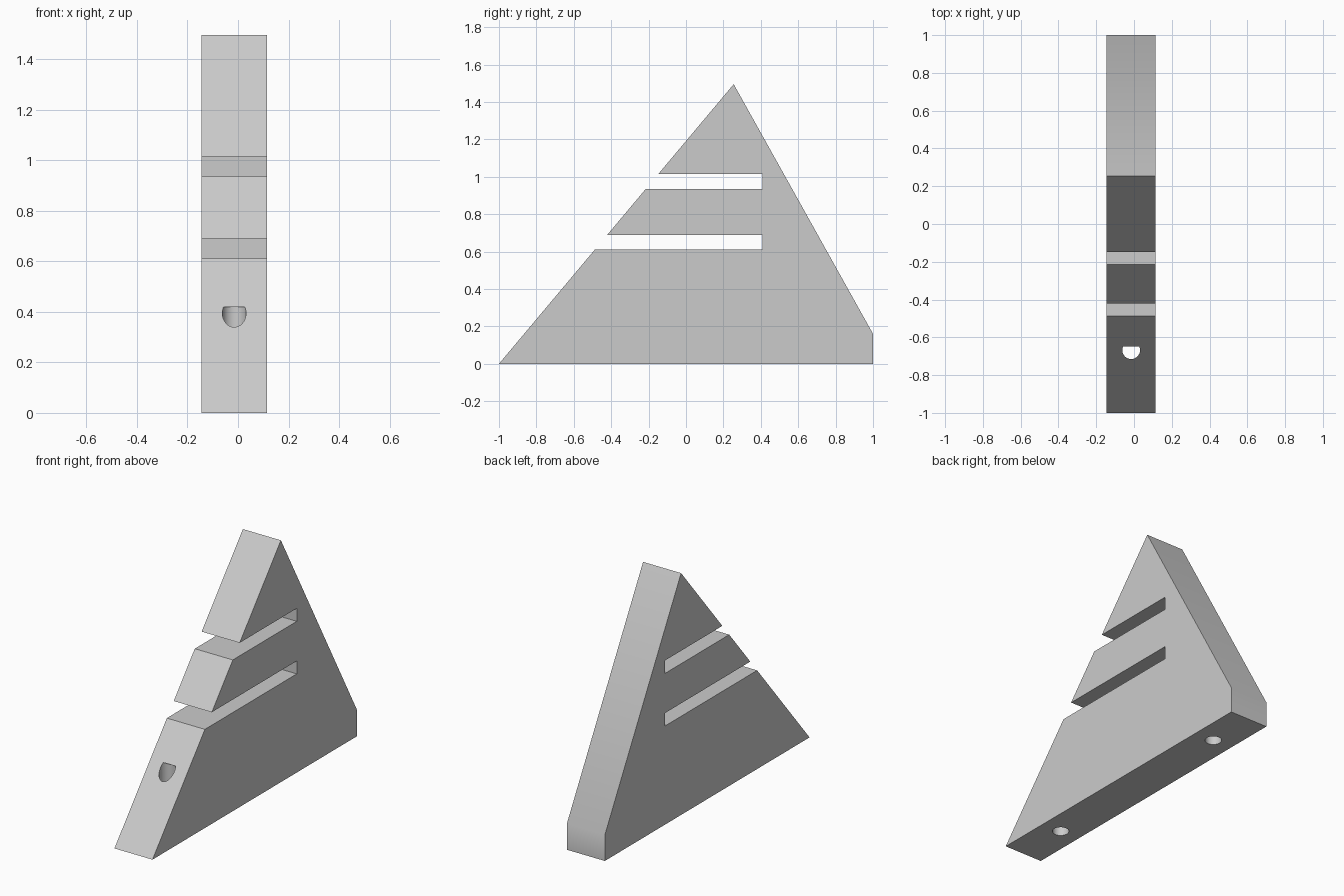
import bpy
import bmesh
import math

cube = bpy.data.objects.get("Cube")
if cube:
    bpy.data.objects.remove(cube, do_unlink=True)

X_MIN, X_MAX = -0.145, 0.115
X_MID = (X_MIN + X_MAX) / 2
APEX_Y, APEX_Z = 0.255, 1.495
SLOT_END = 0.41
SLOTS = [(0.61, 0.69), (0.935, 1.015)]
HOLE_RADIUS, HOLE_DEPTH = 0.047, 0.42

grey = bpy.data.materials.new("light grey")
grey.use_nodes = True
colour = (0.6, 0.6, 0.6, 1)
grey.diffuse_color = colour
grey.node_tree.nodes["Principled BSDF"].inputs["Base Color"].default_value = colour


def add_object(name, bm):
    bmesh.ops.recalc_face_normals(bm, faces=bm.faces)
    mesh = bpy.data.meshes.new(name)
    bm.to_mesh(mesh)
    bm.free()
    mesh.materials.append(grey)
    obj = bpy.data.objects.new(name, mesh)
    bpy.context.collection.objects.link(obj)
    return obj


def front_slope(z):
    """Depth of the sloping front edge at height z."""
    return -1 + z * (APEX_Y + 1) / APEX_Z


# Triangular body: side profile with two slots cut in from the front slope
profile = [(1, 0), (1, 0.16), (APEX_Y, APEX_Z)]
for low, high in reversed(SLOTS):
    profile += [(front_slope(high), high), (SLOT_END, high),
                (SLOT_END, low), (front_slope(low), low)]
profile.append((-1, 0))

bm = bmesh.new()
side = bm.faces.new([bm.verts.new((X_MIN, y, z)) for y, z in profile])
extruded = bmesh.ops.extrude_face_region(bm, geom=[side])["geom"]
moved = [v for v in extruded if isinstance(v, bmesh.types.BMVert)]
bmesh.ops.translate(bm, verts=moved, vec=(X_MAX - X_MIN, 0, 0))
body = add_object("slotted_wedge_body", bm)

# Blind round holes in the base; the front one breaks out through the slope
bpy.context.view_layer.objects.active = body
body.select_set(True)
for name, y in (("front_hole_cutter", -0.668), ("rear_hole_cutter", 0.685)):
    bm = bmesh.new()
    bmesh.ops.create_cone(bm, cap_ends=True, segments=32, radius1=HOLE_RADIUS,
                          radius2=HOLE_RADIUS, depth=2 * HOLE_DEPTH)
    bmesh.ops.translate(bm, verts=bm.verts, vec=(X_MID, y, 0))
    cutter = add_object(name, bm)
    cutter.hide_render = True
    cut = body.modifiers.new(name, 'BOOLEAN')
    cut.operation = 'DIFFERENCE'
    cut.solver = 'EXACT'
    cut.object = cutter
    bpy.ops.object.modifier_apply(modifier=cut.name)
    bpy.data.objects.remove(cutter, do_unlink=True)

# Smooth hole walls and the soft rear bend, sharp edges elsewhere
bpy.ops.object.shade_smooth_by_angle(angle=math.radians(30))
